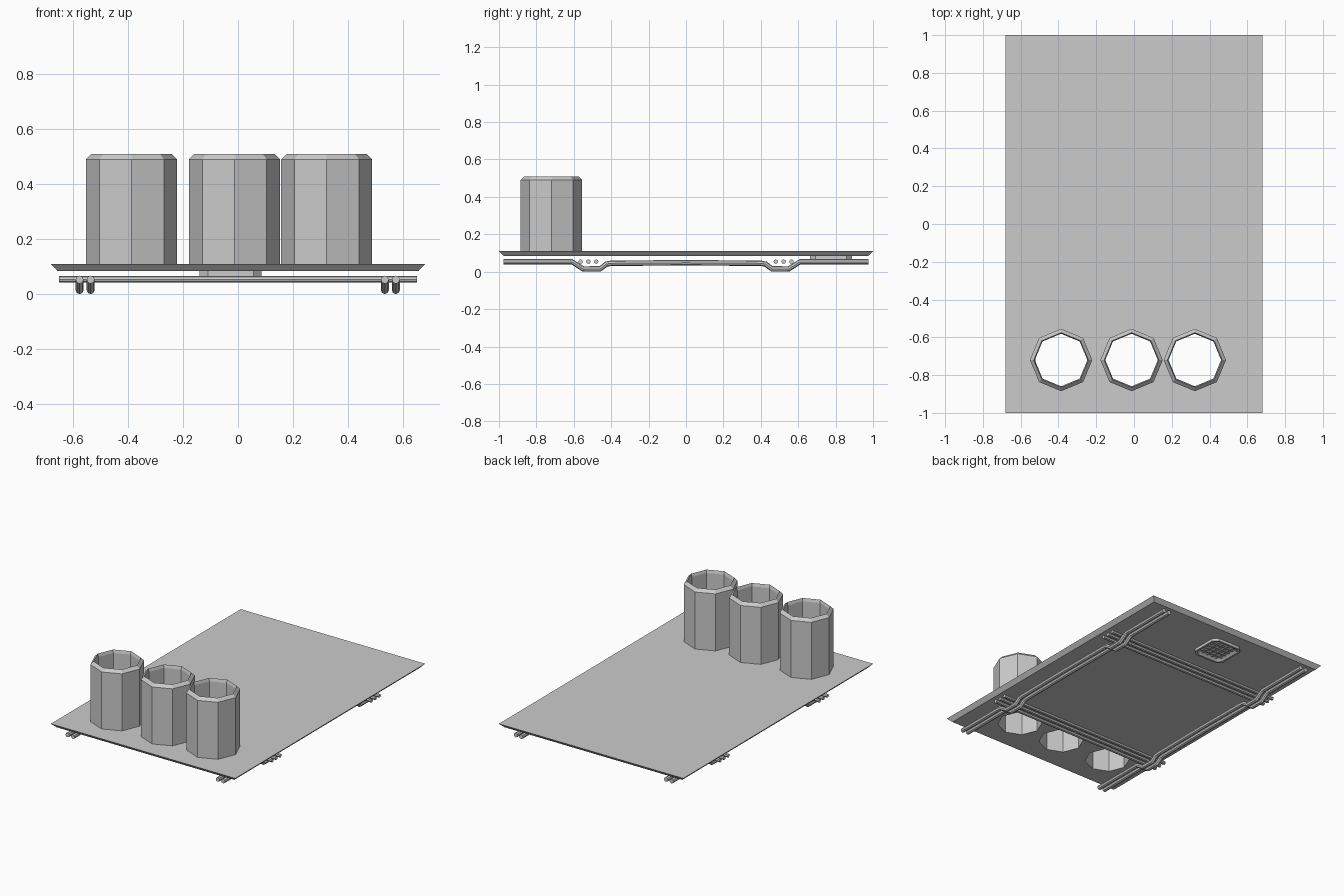
import bpy, bmesh, math
from mathutils import Vector

if "Cube" in bpy.data.objects:
    bpy.data.objects.remove(bpy.data.objects["Cube"])

grey = bpy.data.materials.new("light grey")
grey.diffuse_color = (0.6, 0.6, 0.6, 1)
grey.use_nodes = True
grey.node_tree.nodes["Principled BSDF"].inputs["Base Color"].default_value = grey.diffuse_color


def skin(name, loops, cap_start=False, cap_end=False, wrap=False):
    """Mesh joining a list of equal-length point loops."""
    bm = bmesh.new()
    rows = [[bm.verts.new(p) for p in loop] for loop in loops]
    n = len(rows[0])
    pairs = list(zip(rows, rows[1:]))
    if wrap:
        pairs.append((rows[-1], rows[0]))
    for a, b in pairs:
        for i in range(n):
            j = (i + 1) % n
            bm.faces.new((a[i], a[j], b[j], b[i]))
    if cap_start:
        bm.faces.new(rows[0][::-1])
    if cap_end:
        bm.faces.new(rows[-1])
    bmesh.ops.recalc_face_normals(bm, faces=bm.faces)
    me = bpy.data.meshes.new(name)
    bm.to_mesh(me)
    bm.free()
    me.materials.append(grey)
    ob = bpy.data.objects.new(name, me)
    bpy.context.collection.objects.link(ob)
    return ob


def octagon(cx, cy, r, z):
    return [(cx + r * math.cos(i * math.pi / 4), cy + r * math.sin(i * math.pi / 4), z)
            for i in range(8)]


def rect(hx, hy, z):
    return [(-hx, -hy, z), (hx, -hy, z), (hx, hy, z), (-hx, hy, z)]


def cut_square(cx, cy, h, c, z):
    pts = [(h, -h + c), (h, h - c), (h - c, h), (-h + c, h),
           (-h, h - c), (-h, -h + c), (-h + c, -h), (h - c, -h)]
    return [(cx + x, cy + y, z) for x, y in pts]


def tube(name, path, r, side):
    """Eight-sided tube; side is the horizontal direction across the path."""
    path, side = [Vector(p) for p in path], Vector(side)
    loops = []
    for i, p in enumerate(path):
        d = (path[min(i + 1, len(path) - 1)] - path[max(i - 1, 0)]).normalized()
        up = side.cross(d)
        loops.append([p + side * r * math.cos(a) + up * r * math.sin(a)
                      for a in [k * math.pi / 4 for k in range(8)]])
    return skin(name, loops, True, True)


# counter plate with chamfered underside
plate = skin("plate", [rect(0.655, 0.975, 0.084), rect(0.68, 1.0, 0.11)], True, True)

# open octagonal cups, each with a hole through the plate
CY, R_IN = -0.72, 0.139
for k, cx in enumerate((-0.386, -0.013, 0.322)):
    cutter = skin(f"hole_cutter_{k}", [octagon(cx, CY, R_IN, 0.05), octagon(cx, CY, R_IN, 0.15)],
                  True, True)
    cutter.hide_render = True
    cutter.hide_viewport = True
    mod = plate.modifiers.new("hole", 'BOOLEAN')
    mod.operation = 'DIFFERENCE'
    mod.solver = 'EXACT'
    mod.object = cutter
    skin(f"cup_{k}", [octagon(cx, CY, 0.165, 0.108), octagon(cx, CY, 0.165, 0.49),
                      octagon(cx, CY, 0.145, 0.51), octagon(cx, CY, R_IN, 0.49),
                      octagon(cx, CY, R_IN, 0.108)], wrap=True)

# lengthwise rails dipping under the cross bars
half = [(0.0, 0.048), (0.42, 0.046), (0.46, 0.015), (0.55, 0.015), (0.61, 0.053), (0.975, 0.053)]
half[1:2] = [(0.40, 0.045), (0.425, 0.041)]
profile = [(-y, z) for y, z in half[:0:-1]] + half
for k, x in enumerate((-0.575, -0.535, 0.533, 0.573)):
    tube(f"rail_{k}", [(x, y, z) for y, z in profile], 0.0145, (1, 0, 0))

# straight cross bars, three at each end
for s in (-1, 1):
    for k, y in enumerate((0.48, 0.522, 0.564)):
        tube(f"cross_bar_{s}_{k}", [(-0.65, s * y, 0.054), (0.65, s * y, 0.054)], 0.012, (0, 1, 0))

# drain frame and grate under the plate
DX, DY = -0.027, 0.775
skin("drain_frame", [cut_square(DX, DY, 0.1125, 0.03, 0.0845), cut_square(DX, DY, 0.1125, 0.03, 0.066),
                     cut_square(DX, DY, 0.1, 0.027, 0.066), cut_square(DX, DY, 0.082, 0.02, 0.082),
                     cut_square(DX, DY, 0.082, 0.02, 0.0845)], wrap=True)
for k in range(4):
    o = -0.054 + k * 0.036
    tube(f"grate_x_{k}", [(DX - 0.08, DY + o, 0.079), (DX + 0.08, DY + o, 0.079)], 0.006, (0, 1, 0))
    tube(f"grate_y_{k}", [(DX + o, DY - 0.08, 0.079), (DX + o, DY + 0.08, 0.079)], 0.006, (1, 0, 0))
